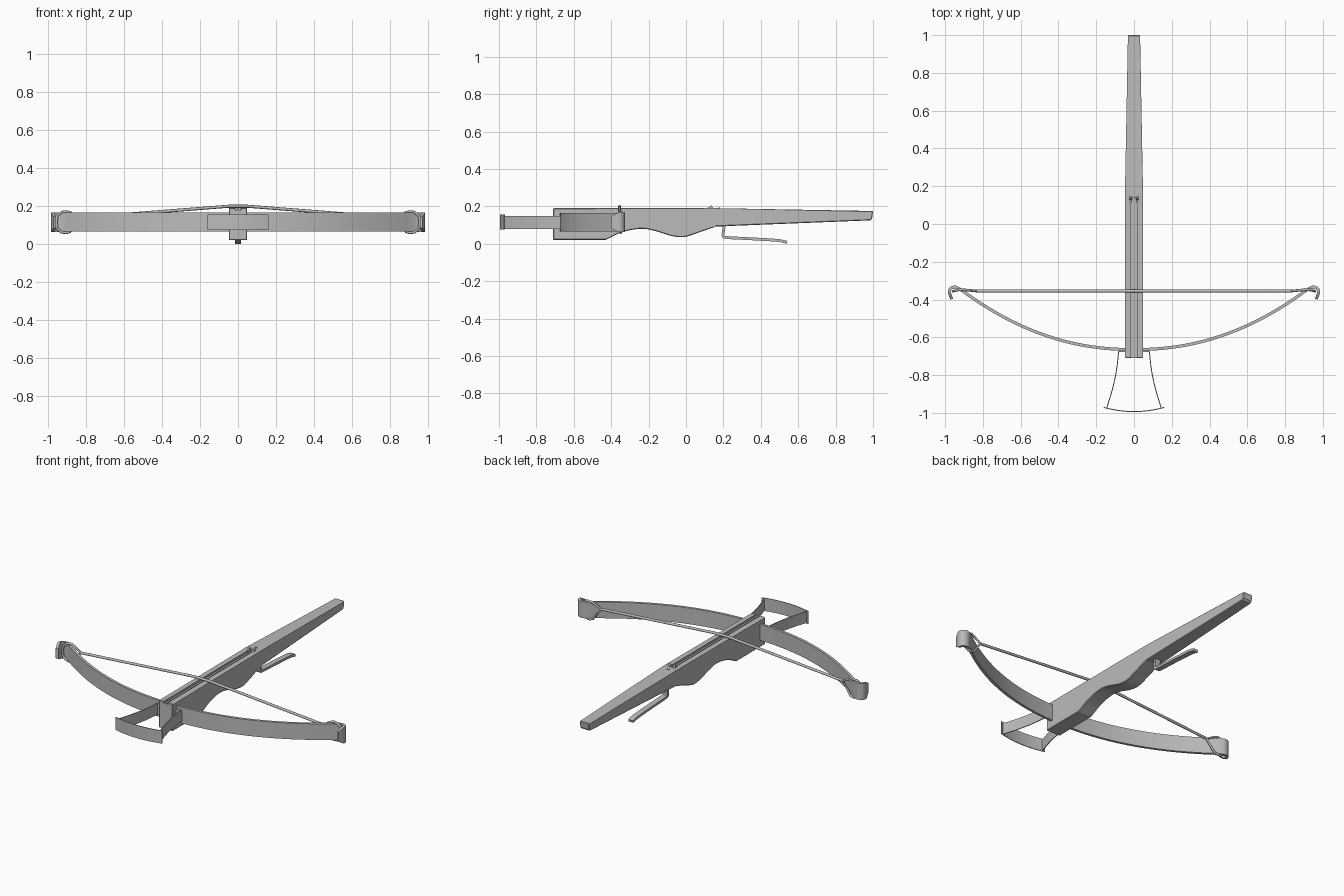
import bpy, bmesh, math
from mathutils import Vector

cube = bpy.data.objects.get("Cube")
if cube:
    bpy.data.objects.remove(cube, do_unlink=True)

grey = bpy.data.materials.new("plain grey")
grey.use_nodes = True
grey.diffuse_color = (0.5, 0.5, 0.5, 1)
grey.node_tree.nodes["Principled BSDF"].inputs["Base Color"].default_value = (0.5, 0.5, 0.5, 1)


def make(name, bm, smooth=False):
    bmesh.ops.recalc_face_normals(bm, faces=bm.faces)
    mesh = bpy.data.meshes.new(name)
    bm.to_mesh(mesh)
    bm.free()
    mesh.materials.append(grey)
    ob = bpy.data.objects.new(name, mesh)
    bpy.context.collection.objects.link(ob)
    bpy.ops.object.select_all(action='DESELECT')
    ob.select_set(True)
    bpy.context.view_layer.objects.active = ob
    if smooth:
        bpy.ops.object.shade_smooth_by_angle(angle=math.radians(35))
    return ob


def side_profile(points, half):
    """Extrude a (y, z) outline across x."""
    bm = bmesh.new()
    face = bm.faces.new([bm.verts.new((-half, y, z)) for y, z in points])
    out = bmesh.ops.extrude_face_region(bm, geom=[face])
    moved = [v for v in out["geom"] if isinstance(v, bmesh.types.BMVert)]
    bmesh.ops.translate(bm, verts=moved, vec=(2 * half, 0, 0))
    return bm


def box(name, size, centre):
    bm = bmesh.new()
    bmesh.ops.create_cube(bm, size=1)
    bmesh.ops.scale(bm, verts=bm.verts, vec=size)
    bmesh.ops.translate(bm, verts=bm.verts, vec=centre)
    return make(name, bm)


def spline(points, steps=5):
    """Smooth path through the points."""
    p = [Vector(q) for q in points]
    p = [2 * p[0] - p[1]] + p + [2 * p[-1] - p[-2]]
    path = []
    for a, b, c, d in zip(p, p[1:], p[2:], p[3:]):
        for i in range(steps):
            t = i / steps
            path.append(b + (c - a) * t / 2 + (2 * a - 5 * b + 4 * c - d) * t * t / 2
                        + (3 * b - a - 3 * c + d) * t ** 3 / 2)
    return path + [p[-2]]


def ribbon(name, path, thick, widths, across):
    """Flat bar along a 3D path; across is its wide direction."""
    bm, rings = bmesh.new(), []
    across = Vector(across)
    for i, p in enumerate(path):
        tangent = path[min(i + 1, len(path) - 1)] - path[max(i - 1, 0)]
        n = tangent.cross(across).normalized() * thick / 2
        w = across * widths[i]
        rings.append([bm.verts.new(p + q) for q in (n + w, n - w, -n - w, w - n)])
    for r, s in zip(rings, rings[1:]):
        for k in range(4):
            bm.faces.new((r[k], r[k - 1], s[k - 1], s[k]))
    bm.faces.new(rings[0])
    bm.faces.new(rings[-1])
    return make(name, bm, True)


def cord(name, points, radius, closed=False):
    curve = bpy.data.curves.new(name, 'CURVE')
    curve.dimensions = '3D'
    curve.bevel_depth = radius
    curve.bevel_resolution = 2
    curve.use_fill_caps = True
    line = curve.splines.new('POLY')
    line.points.add(len(points) - 1)
    for q, p in zip(line.points, points):
        q.co = (*p, 1)
    line.use_cyclic_u = closed
    curve.materials.append(grey)
    ob = bpy.data.objects.new(name, curve)
    bpy.context.collection.objects.link(ob)


# Stock: side outline, tapered towards the butt
belly = [v.to_2d() for v in spline([(-0.43, 0.02, 0), (-0.34, 0.062, 0), (-0.24, 0.08, 0),
                                    (-0.16, 0.067, 0), (-0.08, 0.042, 0), (-0.01, 0.036, 0),
                                    (0.06, 0.057, 0), (0.16, 0.092, 0)], 4)]
bm = side_profile([(-0.71, 0.19), (-0.71, 0.02)] + [tuple(v) for v in belly]
                  + [(0.985, 0.125), (0.995, 0.135), (1.0, 0.175), (0.16, 0.19)], 0.048)
bmesh.ops.bisect_plane(bm, geom=bm.verts[:] + bm.edges[:] + bm.faces[:],
                       plane_co=(0, 0.16, 0), plane_no=(0, 1, 0))
for v in bm.verts:
    if v.co.y > 0.16:
        v.co.x *= 1 - 0.33 * (v.co.y - 0.16) / 0.84
stock = make("stock", bm)
bevel = stock.modifiers.new("soft_edges", 'BEVEL')
bevel.width = 0.004
bevel.segments = 1
bevel.limit_method = 'ANGLE'
bevel.angle_limit = math.radians(50)

# Bolt groove along the top
groove = box("groove_cutter", (0.03, 0.9, 0.03), (0, -0.31, 0.194))
groove.hide_render = True
groove.hide_viewport = True
cut = stock.modifiers.new("groove", 'BOOLEAN')
cut.operation = 'DIFFERENCE'
cut.object = groove
cut.solver = 'EXACT'
box("groove_rail", (0.012, 0.84, 0.008), (0, -0.29, 0.182))

# Bow limb with curled, tapered tips
half = [Vector((x, -0.665 + 0.32 * (x / 0.92) ** 2.15, 0.115))
        for x in [0.92 * i / 24 for i in range(25)]]
tip = spline([half[-1], (0.947, -0.334, 0.115), (0.97, -0.341, 0.115),
              (0.977, -0.362, 0.115), (0.965, -0.398, 0.115)], 4)[1:]
half += tip
wide = [0.05] * 25 + [0.051] * (len(tip) - 4) + [0.047, 0.042, 0.036, 0.03]
mirrored = [Vector((-p.x, p.y, p.z)) for p in half[:0:-1]]
ribbon("bow_limb", mirrored + half, 0.016, wide[:0:-1] + wide, (0, 0, 1))

# Bowstring lifted over the stock, and loops around the tips
cord("bowstring", [(-0.84, -0.355, 0.137), (-0.05, -0.355, 0.199),
                   (0.05, -0.355, 0.199), (0.84, -0.355, 0.137)], 0.008)
upper = [(0.83, -0.355, 0.138), (0.885, -0.35, 0.166), (0.905, -0.347, 0.171),
         (0.93, -0.349, 0.168), (0.952, -0.354, 0.15)]
loop = upper + [(0.957, -0.356, 0.115)] + [(x, y, 0.23 - z) for x, y, z in upper[:0:-1]]
for side, s in (("left", 1), ("right", -1)):
    cord(side + "_string_loop", [(s * x, y, z) for x, y, z in loop], 0.007, True)
    # Stirrup side strap and its clamp against the stock
    strap = spline([(s * 0.08, -0.66, 0.113), (s * 0.092, -0.77, 0.113),
                    (s * 0.113, -0.87, 0.113), (s * 0.145, -0.977, 0.113)])
    ribbon(side + "_stirrup_strap", strap, 0.005, [0.035] * len(strap), (0, 0, 1))
    box(side + "_limb_clamp", (0.036, 0.012, 0.07), (s * 0.064, -0.672, 0.113))
    # String catch prongs
    prong = side_profile([(0.115, 0.178), (0.145, 0.178), (0.145, 0.19),
                          (0.135, 0.207), (0.128, 0.196), (0.115, 0.192)], 0.006)
    bmesh.ops.translate(prong, verts=prong.verts, vec=(s * 0.017, 0, 0))
    make(side + "_catch_prong", prong)

# Stirrup foot plate
foot = [Vector((0.16 * t, -0.993 + 0.022 * t * t, 0.115))
        for t in [i / 8 - 1 for i in range(17)]]
ribbon("stirrup_foot", foot, 0.005, [0.04] * 17, (0, 0, 1))

# Trigger lever and rear sight pin
lever = spline([(0, 0.207, 0.11), (0, 0.2, 0.065), (0, 0.2, 0.04), (0, 0.22, 0.033),
                (0, 0.34, 0.027), (0, 0.46, 0.02), (0, 0.51, 0.015), (0, 0.54, 0.007)])
ribbon("trigger_lever", lever, 0.015, [0.017] * len(lever), (1, 0, 0))
box("sight_pin", (0.018, 0.006, 0.006), (0, 0.178, 0.19))
